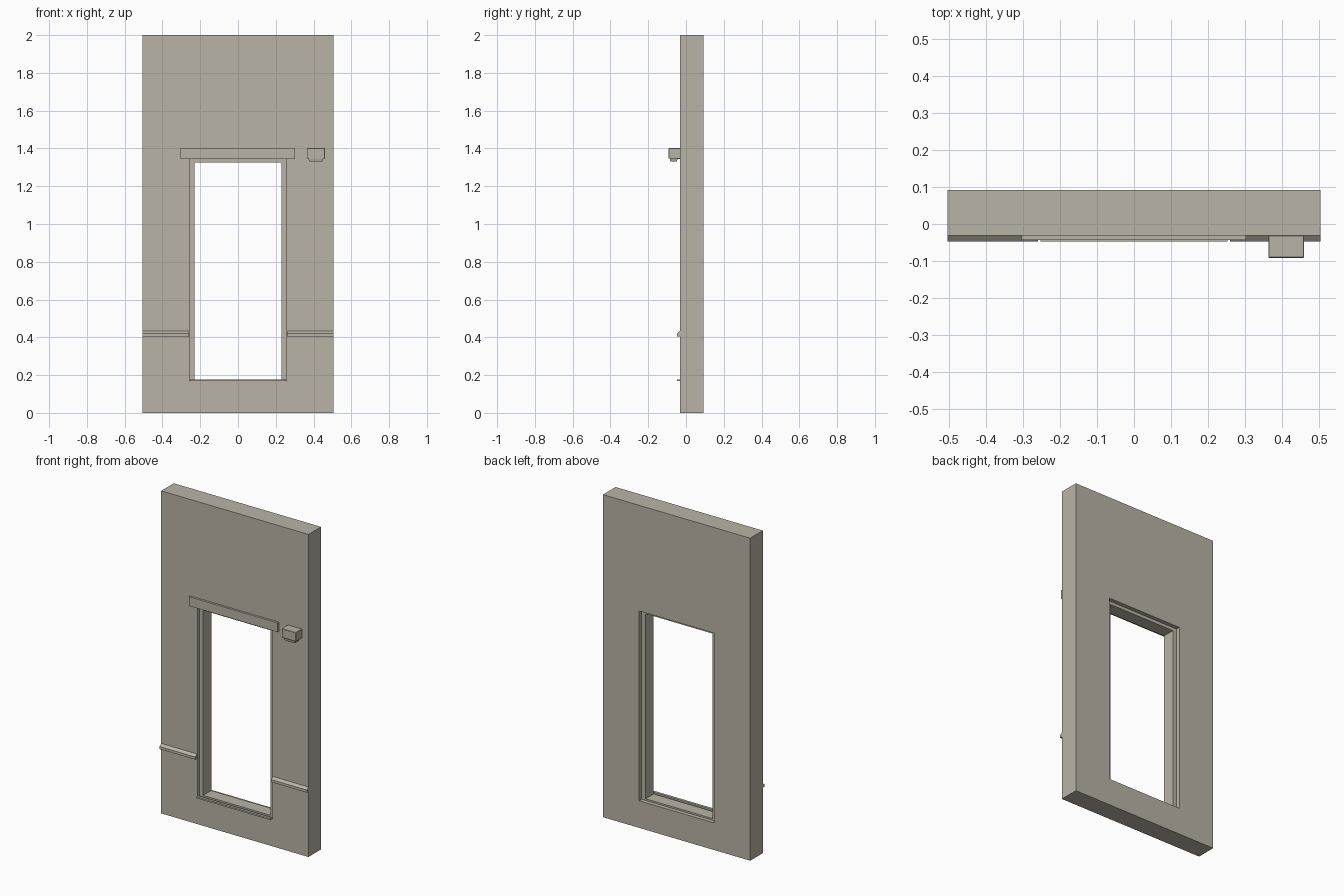
import bpy, bmesh

if "Cube" in bpy.data.objects:
    bpy.data.objects.remove(bpy.data.objects["Cube"])

stone = bpy.data.materials.new("warm grey stone")
stone.diffuse_color = (0.49, 0.455, 0.385, 1)
stone.use_nodes = True
stone.node_tree.nodes["Principled BSDF"].inputs["Base Color"].default_value = stone.diffuse_color


def finish(name, bm):
    bmesh.ops.recalc_face_normals(bm, faces=bm.faces)
    mesh = bpy.data.meshes.new(name)
    bm.to_mesh(mesh)
    bm.free()
    mesh.materials.append(stone)
    obj = bpy.data.objects.new(name, mesh)
    bpy.context.collection.objects.link(obj)
    return obj


def loft(name, rings, cyclic=False):
    """Bridge successive rings of points; cap the ends unless cyclic."""
    bm = bmesh.new()
    loops = [[bm.verts.new(p) for p in ring] for ring in rings]
    n = len(loops[0])
    pairs = list(zip(loops, loops[1:]))
    if cyclic:
        pairs.append((loops[-1], loops[0]))
    else:
        bm.faces.new(loops[0])
        bm.faces.new(loops[-1])
    for a, b in pairs:
        for i in range(n):
            j = (i + 1) % n
            bm.faces.new((a[i], a[j], b[j], b[i]))
    return finish(name, bm)


def rect(x0, x1, z0, z1, y):
    return [(x0, y, z0), (x1, y, z0), (x1, y, z1), (x0, y, z1)]


def box(name, x0, x1, y0, y1, z0, z1):
    return loft(name, [rect(x0, x1, z0, z1, y0), rect(x0, x1, z0, z1, y1)])


FRONT, BACK = -0.031, 0.092

# Wall panel with an opening that is rebated on both faces
outer = (-0.505, 0.505, 0.0, 2.0)
wide = (-0.257, 0.257, 0.168, 1.345)
narrow = (-0.23, 0.23, 0.178, 1.325)
section = [(outer, FRONT), (wide, FRONT), (wide, -0.012), (narrow, -0.012),
           (narrow, 0.067), (wide, 0.067), (wide, BACK), (outer, BACK)]
loft("wall_panel", [rect(*size, y) for size, y in section], cyclic=True)

# Lintel and sill
box("lintel", -0.305, 0.303, -0.044, FRONT, 1.345, 1.402)
box("sill", -0.253, 0.253, -0.047, FRONT, 0.168, 0.178)

# Weathered string course on each side of the opening
profile = [(FRONT, 0.405), (-0.047, 0.405), (-0.047, 0.421), (FRONT, 0.434)]
for side, s in (("left", -1), ("right", 1)):
    loft(side + "_string_course",
         [[(s * x, y, z) for y, z in profile] for x in (0.26, 0.505)])

# Wall lamp: housing with a tapered lens below
housing = box("lamp_housing", 0.364, 0.461, -0.092, FRONT, 1.346, 1.402)
bevel = housing.modifiers.new("soft_edges", "BEVEL")
bevel.width, bevel.segments = 0.002, 1


def flat(x0, x1, y0, y1, z):
    return [(x0, y0, z), (x1, y0, z), (x1, y1, z), (x0, y1, z)]


loft("lamp_lens", [flat(0.373, 0.452, -0.086, -0.045, 1.348),
                   flat(0.377, 0.448, -0.083, -0.048, 1.33)])
